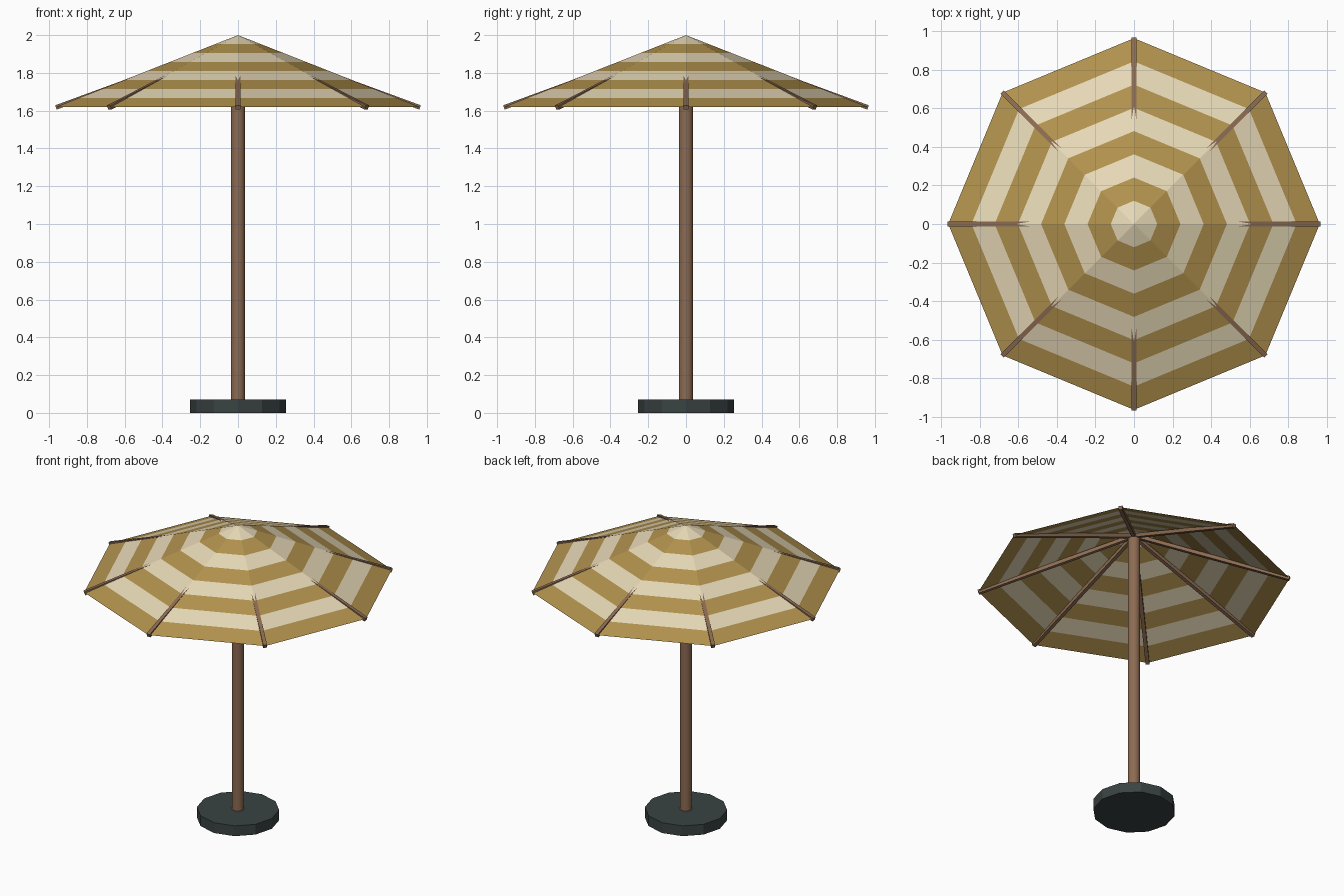
import bpy, bmesh, math
from mathutils import Vector, Matrix

if "Cube" in bpy.data.objects:
    bpy.data.objects.remove(bpy.data.objects["Cube"])


def srgb(r, g, b):
    f = lambda c: c / 12.92 if c <= 0.04045 else ((c + 0.055) / 1.055) ** 2.4
    return (f(r / 255), f(g / 255), f(b / 255), 1.0)


def material(name, rgb):
    m = bpy.data.materials.new(name)
    m.diffuse_color = srgb(*rgb)
    m.use_nodes = True
    m.node_tree.nodes["Principled BSDF"].inputs["Base Color"].default_value = m.diffuse_color
    return m


cream = material("cream_cloth", (232, 218, 184))
ochre = material("ochre_cloth", (178, 146, 78))
wood = material("brown_wood", (140, 107, 82))
slate = material("dark_slate", (58, 66, 66))


def make_object(name, bm, *mats):
    me = bpy.data.meshes.new(name)
    bm.to_mesh(me)
    bm.free()
    ob = bpy.data.objects.new(name, me)
    bpy.context.collection.objects.link(ob)
    for m in mats:
        me.materials.append(m)
    return ob


def cylinder(name, radius, z0, z1, sides, mat):
    bm = bmesh.new()
    bmesh.ops.create_cone(bm, cap_ends=True, segments=sides, radius1=radius,
                          radius2=radius, depth=z1 - z0,
                          matrix=Matrix.Translation((0, 0, (z0 + z1) / 2)))
    return make_object(name, bm, mat)


RIM, RIM_Z, TOP_Z, SIDES, BANDS = 0.965, 1.62, 2.0, 8, 8

# Twelve-sided foot and round pole
cylinder("base", 0.255, 0.0, 0.07, 12, slate)
pole = cylinder("pole", 0.038, 0.07, 1.96, 16, wood)
bpy.context.view_layer.objects.active = pole
pole.select_set(True)
bpy.ops.object.shade_smooth_by_angle(angle=math.radians(35))

# Eight-sided canopy made of alternating striped bands
bm = bmesh.new()
apex = bm.verts.new((0, 0, TOP_Z))
previous = None
for band in range(BANDS):
    t = (band + 1) / BANDS
    ring = [bm.verts.new((RIM * t * math.cos(math.tau * i / SIDES),
                          RIM * t * math.sin(math.tau * i / SIDES),
                          TOP_Z + (RIM_Z - TOP_Z) * t)) for i in range(SIDES)]
    for i in range(SIDES):
        j = (i + 1) % SIDES
        if previous:
            face = bm.faces.new((previous[i], ring[i], ring[j], previous[j]))
        else:
            face = bm.faces.new((apex, ring[i], ring[j]))
        face.material_index = band % 2
    previous = ring
make_object("canopy", bm, cream, ochre)

# Square ribs from the pole top to each canopy corner
WIDTH = 0.024
start, end = Vector((0.01, 0, 1.967)), Vector((0.964, 0, 1.617))
length = (end - start).length
tilt = math.atan2(start.z - end.z, end.x - start.x)
for i in range(SIDES):
    bm = bmesh.new()
    bmesh.ops.create_cube(bm, size=1, matrix=(
        Matrix.Rotation(math.tau * i / SIDES, 4, 'Z')
        @ Matrix.Translation((start + end) / 2)
        @ Matrix.Rotation(tilt, 4, 'Y')
        @ Matrix.Diagonal((length, WIDTH, WIDTH, 1))))
    make_object(f"rib_{i + 1}", bm, wood)
